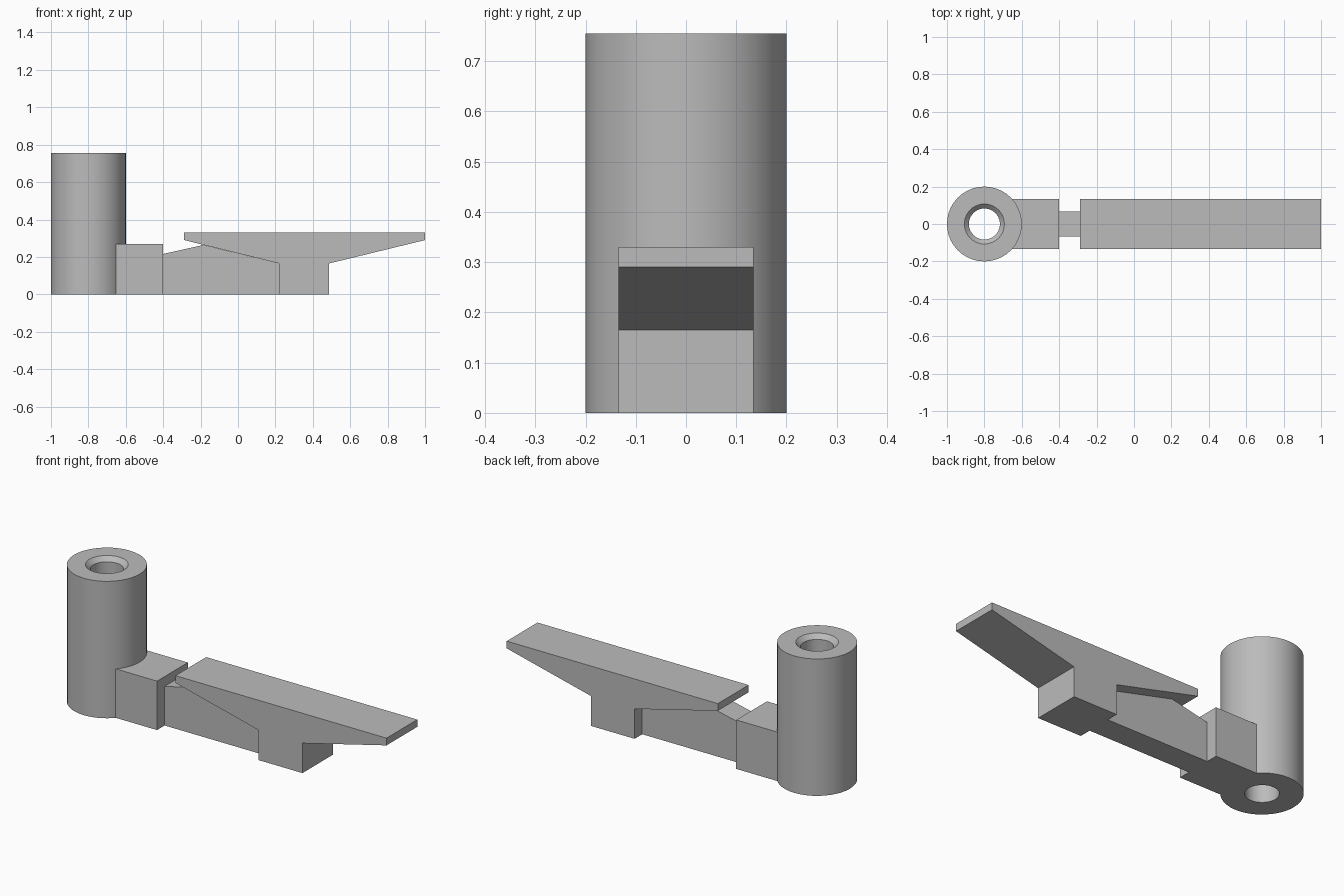
import bpy, bmesh
from math import sin, cos, pi, asin

if "Cube" in bpy.data.objects:
    bpy.data.objects.remove(bpy.data.objects["Cube"])

GREY = (0.5, 0.5, 0.5, 1)
mat = bpy.data.materials.new("plain_grey")
mat.use_nodes = True
mat.diffuse_color = GREY
mat.node_tree.nodes["Principled BSDF"].inputs["Base Color"].default_value = GREY

POST_X, POST_R, POST_H = -0.8, 0.2, 0.755
WIDE, NARROW = 0.134, 0.068   # half widths of the block/paddle and the arm


def finish(bm, name):
    bmesh.ops.recalc_face_normals(bm, faces=bm.faces)
    mesh = bpy.data.meshes.new(name)
    bm.to_mesh(mesh)
    bm.free()
    mesh.materials.append(mat)
    obj = bpy.data.objects.new(name, mesh)
    bpy.context.collection.objects.link(obj)
    return obj


def prism(name, points, shift):
    """Close a flat outline and extrude it along shift."""
    bm = bmesh.new()
    face = bm.faces.new([bm.verts.new(p) for p in points])
    out = bmesh.ops.extrude_face_region(bm, geom=[face])
    verts = [v for v in out["geom"] if isinstance(v, bmesh.types.BMVert)]
    bmesh.ops.translate(bm, verts=verts, vec=shift)
    return finish(bm, name)


def side_prism(name, profile, half):
    return prism(name, [(x, -half, z) for x, z in profile], (0, 2 * half, 0))


def lathe(name, profile, segments):
    """Spin a closed radius/height loop around the post axis."""
    bm = bmesh.new()
    rings = []
    for i in range(segments):
        a = 2 * pi * i / segments
        rings.append([bm.verts.new((POST_X + r * cos(a), r * sin(a), z)) for r, z in profile])
    n = len(profile)
    for i in range(segments):
        a, b = rings[i], rings[(i + 1) % segments]
        for j in range(n):
            k = (j + 1) % n
            bm.faces.new((a[j], b[j], b[k], a[k]))
    return finish(bm, name)


def smooth(obj):
    bpy.ops.object.select_all(action="DESELECT")
    obj.select_set(True)
    bpy.context.view_layer.objects.active = obj
    bpy.ops.object.shade_smooth_by_angle(angle=pi / 6)


# Hollow post with a countersunk bore
post = lathe("post", [(POST_R, 0), (POST_R, POST_H), (0.107, POST_H),
                      (0.083, POST_H - 0.024), (0.083, 0)], 40)
smooth(post)

# Block that wraps against the post with a concave back
half_angle = asin(WIDE / POST_R)
back = [half_angle * (1 - i / 4) for i in range(9)]
outline = [(POST_X + (POST_R - 0.003) * cos(a), POST_R * sin(a), 0) for a in back]
outline += [(-0.4, -WIDE, 0), (-0.4, WIDE, 0)]
prism("connector_block", outline, (0, 0, 0.27))

# Narrow arm from the block to the foot
side_prism("narrow_arm", [(-0.4, 0), (0.22, 0), (0.22, 0.165),
                          (-0.185, 0.264), (-0.4, 0.216)], NARROW)

# Paddle with tapered ends standing on a square foot
side_prism("paddle_and_foot", [(-0.288, 0.33), (1, 0.33), (1, 0.29), (0.487, 0.165),
                               (0.487, 0), (0.22, 0), (0.22, 0.165),
                               (-0.288, 0.29)], WIDE)
